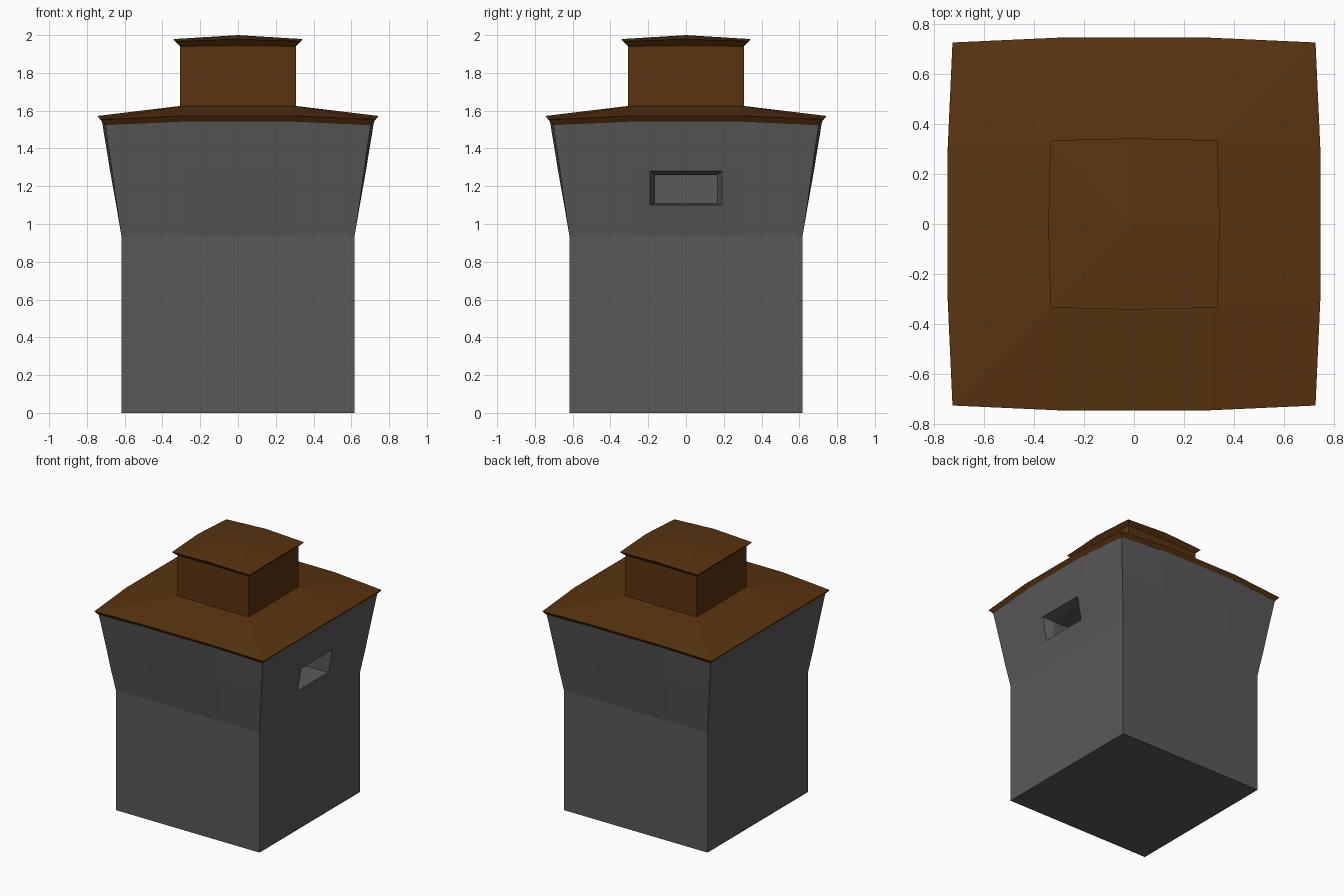
import bpy, bmesh

if "Cube" in bpy.data.objects:
    bpy.data.objects.remove(bpy.data.objects["Cube"])


def material(name, rgb):
    mat = bpy.data.materials.new(name)
    mat.diffuse_color = (*rgb, 1)
    mat.use_nodes = True
    mat.node_tree.nodes["Principled BSDF"].inputs["Base Color"].default_value = mat.diffuse_color
    return mat


def ring(bm, corner, mid, z_corner, z_mid, cols):
    """Bowed square loop: corners plus points at each column on all four sides."""
    verts = []
    for ax, ay in ((1, 0), (0, 1), (-1, 0), (0, -1)):     # along-side direction
        pts = [(-corner, corner, z_corner)] + [(t, mid, z_mid) for t in cols]
        for t, d, z in pts:
            verts.append(bm.verts.new((ax * t + ay * d, ay * t - ax * d, z)))
    return verts


def bridge(bm, a, b):
    n = len(a)
    return [bm.faces.new((a[i], a[(i + 1) % n], b[(i + 1) % n], b[i])) for i in range(n)]


def finish(bm, name, mat):
    bmesh.ops.remove_doubles(bm, verts=bm.verts, dist=1e-4)
    bmesh.ops.recalc_face_normals(bm, faces=bm.faces)
    me = bpy.data.meshes.new(name)
    bm.to_mesh(me)
    bm.free()
    me.materials.append(mat)
    obj = bpy.data.objects.new(name, me)
    bpy.context.collection.objects.link(obj)


def stack(name, profile, cols, mat):
    """Closed solid from rings of (corner, mid, z_corner, z_mid)."""
    bm = bmesh.new()
    rings = [ring(bm, *p, cols) for p in profile]
    bm.faces.new(rings[0][::-1])
    for a, b in zip(rings, rings[1:]):
        bridge(bm, a, b)
    if profile[-1][0] > 0:
        bm.faces.new(rings[-1])
    finish(bm, name, mat)


grey = material("concrete", (0.1, 0.1, 0.1))
brown = material("brown_roof", (0.1, 0.034, 0.005))

# Flared wall block with a window slot on the right side
bm = bmesh.new()
cols = (-0.3, -0.19, 0.19, 0.3)
profile = [(0.616, 0.616, 0, 0), (0.616, 0.616, 0.93, 0.93),
           (0.642, 0.645, 1.10, 1.10), (0.667, 0.677, 1.28, 1.28),
           (0.702, 0.72, 1.523, 1.542)]
rings = [ring(bm, *p, cols) for p in profile]
bm.faces.new(rings[0][::-1])
bands = [bridge(bm, a, b) for a, b in zip(rings, rings[1:])]
bm.faces.new(rings[-1])
window = bands[2][len(cols) + 1 + 2]
outer = list(window.verts)
bm.faces.remove(window)
# Tapered frame, then a deep pocket: (x, y0, y1, z0, z1)
for x, y0, y1, z0, z1 in ((0.60, -0.165, 0.165, 1.11, 1.26),
                          (0.10, -0.165, 0.165, 1.11, 1.26)):
    inner = [bm.verts.new((x, y, z)) for y, z in ((y0, z0), (y1, z0), (y1, z1), (y0, z1))]
    bridge(bm, outer, inner)
    outer = inner
bm.faces.new(outer)
finish(bm, "tower_walls", grey)

# Bowed main roof
stack("main_roof", [(0.702, 0.72, 1.523, 1.542), (0.725, 0.744, 1.553, 1.572),
                    (0.305, 0.305, 1.625, 1.625)], (-0.305, 0.305), brown)

# Upper turret and its shallow cap
stack("turret", [(0.306, 0.306, 1.60, 1.60), (0.306, 0.306, 1.945, 1.945)], (0,), brown)
stack("turret_cap", [(0.306, 0.306, 1.94, 1.944), (0.334, 0.342, 1.967, 1.979),
                     (0, 0, 2.0, 2.0)], (0,), brown)
